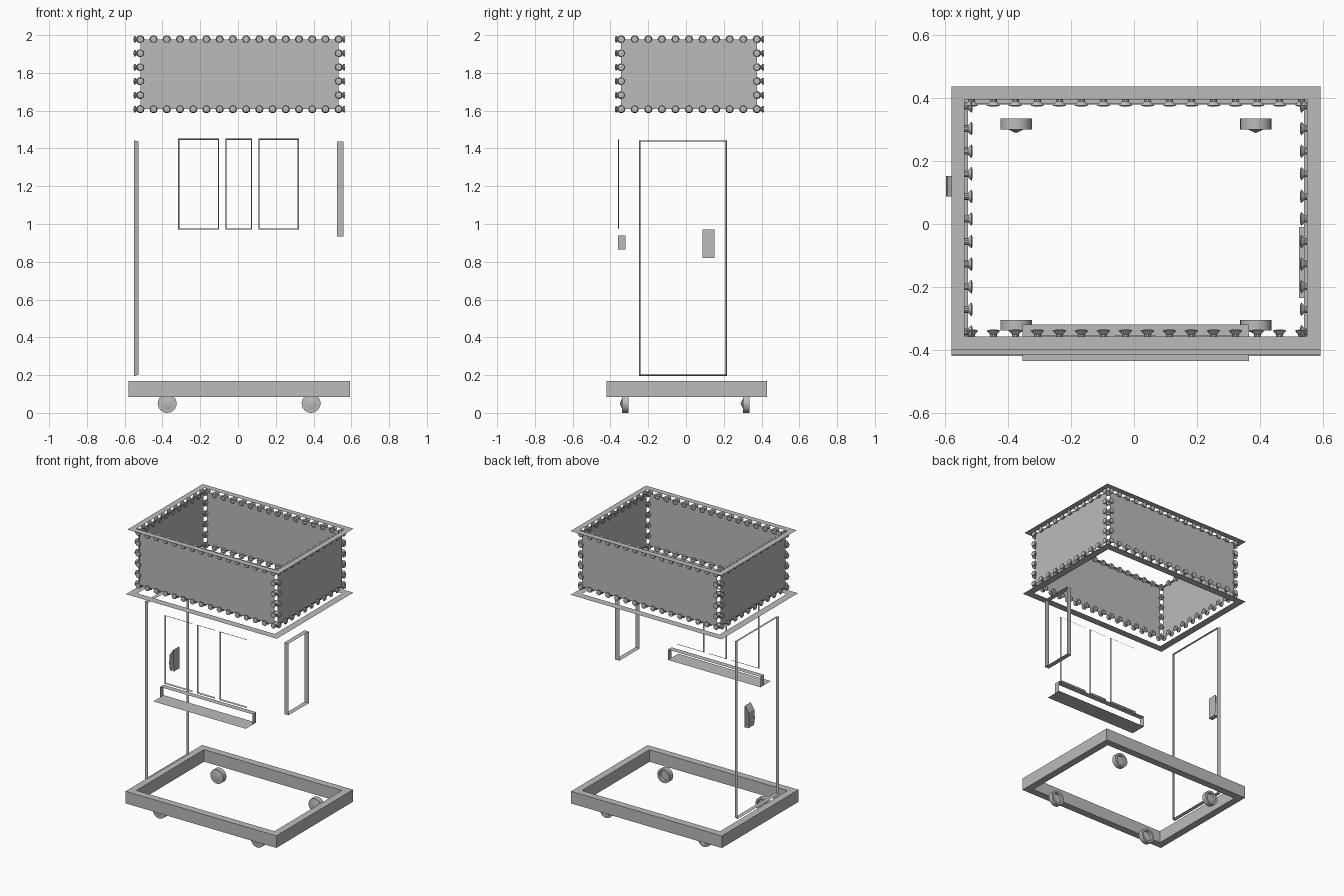
import bpy, bmesh, math
from mathutils import Matrix, Vector

cube = bpy.data.objects.get("Cube")
if cube:
    bpy.data.objects.remove(cube, do_unlink=True)

GREY = (0.5, 0.5, 0.5, 1)
grey = bpy.data.materials.new("plain grey")
grey.use_nodes = True
grey.diffuse_color = GREY
grey.node_tree.nodes["Principled BSDF"].inputs["Base Color"].default_value = GREY


def finish(name, bm):
    mesh = bpy.data.meshes.new(name)
    bmesh.ops.recalc_face_normals(bm, faces=bm.faces)
    bm.to_mesh(mesh)
    bm.free()
    mesh.materials.append(grey)
    obj = bpy.data.objects.new(name, mesh)
    bpy.context.collection.objects.link(obj)
    return obj


def bridge(bm, loops, closed=True):
    """Join successive point loops with quads."""
    rows = [[bm.verts.new(p) for p in loop] for loop in loops]
    for a, b in zip(rows, rows[1:]):
        count = len(a)
        for i in range(count if closed else count - 1):
            j = (i + 1) % count
            bm.faces.new((a[i], a[j], b[j], b[i]))


def rect(x0, x1, y0, y1, z):
    return [(x0, y0, z), (x1, y0, z), (x1, y1, z), (x0, y1, z)]


def lathe(bm, profile, sides, matrix):
    """Spin (radius, height) points around z, then place with a matrix."""
    rows = []
    for r, h in profile:
        rows.append([matrix @ Vector((r * math.cos(math.tau * i / sides),
                                      r * math.sin(math.tau * i / sides), h))
                     for i in range(sides)])
    bridge(bm, rows)


def flat_ring(name, x0, x1, y0, y1, z, width):
    bm = bmesh.new()
    bridge(bm, [rect(x0, x1, y0, y1, z),
                rect(x0 + width, x1 - width, y0 + width, y1 - width, z)])
    return finish(name, bm)


def sleeve(name, axis, u0, u1, z0, z1, near, far, taper=0.0):
    """Thin open frame around an opening that faces along the axis."""
    bm = bmesh.new()
    loops = []
    for depth, t in ((near, 0), (far, taper)):
        corners = [(u0 + t, z0 + t), (u1 - t, z0 + t), (u1 - t, z1 - t), (u0 + t, z1 - t)]
        loops.append([(depth, u, z) if axis == "x" else (u, depth, z) for u, z in corners])
    bridge(bm, loops)
    return finish(name, bm)


# Base: closed rectangular frame
X0, X1 = -0.58, 0.592
BASE_Y0, BASE_Y1, W = -0.42, 0.43, 0.05
bm = bmesh.new()
outer = (X0, X1, BASE_Y0, BASE_Y1)
inner = (X0 + W, X1 - W, BASE_Y0 + W, BASE_Y1 - W)
bridge(bm, [rect(*outer, 0.083), rect(*outer, 0.168), rect(*inner, 0.168),
            rect(*inner, 0.083), rect(*outer, 0.083)])
bmesh.ops.remove_doubles(bm, verts=bm.verts, dist=0.0001)
finish("base_frame", bm)

# Wheels: recessed at the rear, pointed hub at the front
WHEEL = [(0.0, 0.015), (0.033, 0.015), (0.036, 0), (0.05, 0),
         (0.05, 0.034), (0.026, 0.034), (0.0, 0.046)]
for side, x in (("right", -0.375), ("left", 0.387)):
    for end, y in (("front", -0.305), ("back", 0.335)):
        bm = bmesh.new()
        lathe(bm, WHEEL, 24, Matrix.Translation((x, y, 0.05)) @ Matrix.Rotation(math.pi / 2, 4, "X"))
        bmesh.ops.remove_doubles(bm, verts=bm.verts, dist=0.0001)
        wheel = finish(f"{end}_{side}_wheel", bm)
        bpy.ops.object.select_all(action="DESELECT")
        wheel.select_set(True)
        bpy.context.view_layer.objects.active = wheel
        bpy.ops.object.shade_smooth_by_angle(angle=math.radians(30))

# Door frame and side window
sleeve("door_frame", "x", -0.248, 0.216, 0.196, 1.443, -0.55, -0.528, 0.006)
sleeve("side_window_frame", "x", -0.235, -0.01, 0.935, 1.437, 0.524, 0.558)

# Front windows
for name, x0, x1 in (("right", -0.317, -0.10), ("middle", -0.067, 0.075), ("left", 0.108, 0.323)):
    sleeve(f"{name}_window_frame", "y", x0, x1, 0.97, 1.452, -0.361, -0.354, 0.007)

# Counter: open slot with a ledge in front
sleeve("counter_slot", "y", -0.354, 0.365, 0.865, 0.938, -0.36, -0.32)
bm = bmesh.new()
bm.faces.new([bm.verts.new(p) for p in rect(-0.354, 0.365, -0.435, -0.36, 0.865)])
finish("counter_ledge", bm)

# Door handle: bent strip
HANDLE = [(-0.56, 0.82), (-0.59, 0.82), (-0.597, 0.87), (-0.592, 0.93), (-0.563, 0.972)]
bm = bmesh.new()
bridge(bm, [[(x, y, z) for x, z in HANDLE] for y in (0.088, 0.152)])
finish("door_handle", bm)

# Roof rings
flat_ring("lower_roof_ring", X0, X1, -0.415, 0.435, 1.55, 0.052)
flat_ring("upper_roof_ring", X0, X1, -0.40, 0.437, 1.998, 0.042)

# Sign panels, edged with small spool-shaped lamps
Z0, Z1 = 1.608, 1.978
LAMP = [(0.0, -0.014), (0.012, -0.019), (0.022, -0.016), (0.011, -0.004),
        (0.011, 0.006), (0.019, 0.012), (0.017, 0.019), (0.0, 0.021)]
PANELS = [("front", "y", -0.355, -1, -0.517, 0.533, 16),
          ("back", "y", 0.393, 1, -0.517, 0.533, 16),
          ("right", "x", -0.532, -1, -0.343, 0.375, 11),
          ("left", "x", 0.547, 1, -0.343, 0.375, 11)]
ROWS = 6
for name, axis, depth, sign, u0, u1, count in PANELS:
    def place(u, z):
        return Vector((depth, u, z)) if axis == "x" else Vector((u, depth, z))

    bm = bmesh.new()
    bm.faces.new([bm.verts.new(place(u, z)) for u, z in ((u0, Z0), (u1, Z0), (u1, Z1), (u0, Z1))])
    finish(f"{name}_sign_panel", bm)

    normal = Vector((sign, 0, 0)) if axis == "x" else Vector((0, sign, 0))
    turn = normal.to_track_quat("Z", "Y").to_matrix().to_4x4()
    bm = bmesh.new()
    for i in range(count):
        for j in range(ROWS):
            if i in (0, count - 1) or j in (0, ROWS - 1):
                spot = place(u0 + (u1 - u0) * i / (count - 1), Z0 + (Z1 - Z0) * j / (ROWS - 1))
                lathe(bm, LAMP, 10, Matrix.Translation(spot) @ turn)
    bmesh.ops.remove_doubles(bm, verts=bm.verts, dist=0.0001)
    finish(f"{name}_sign_lamps", bm)
